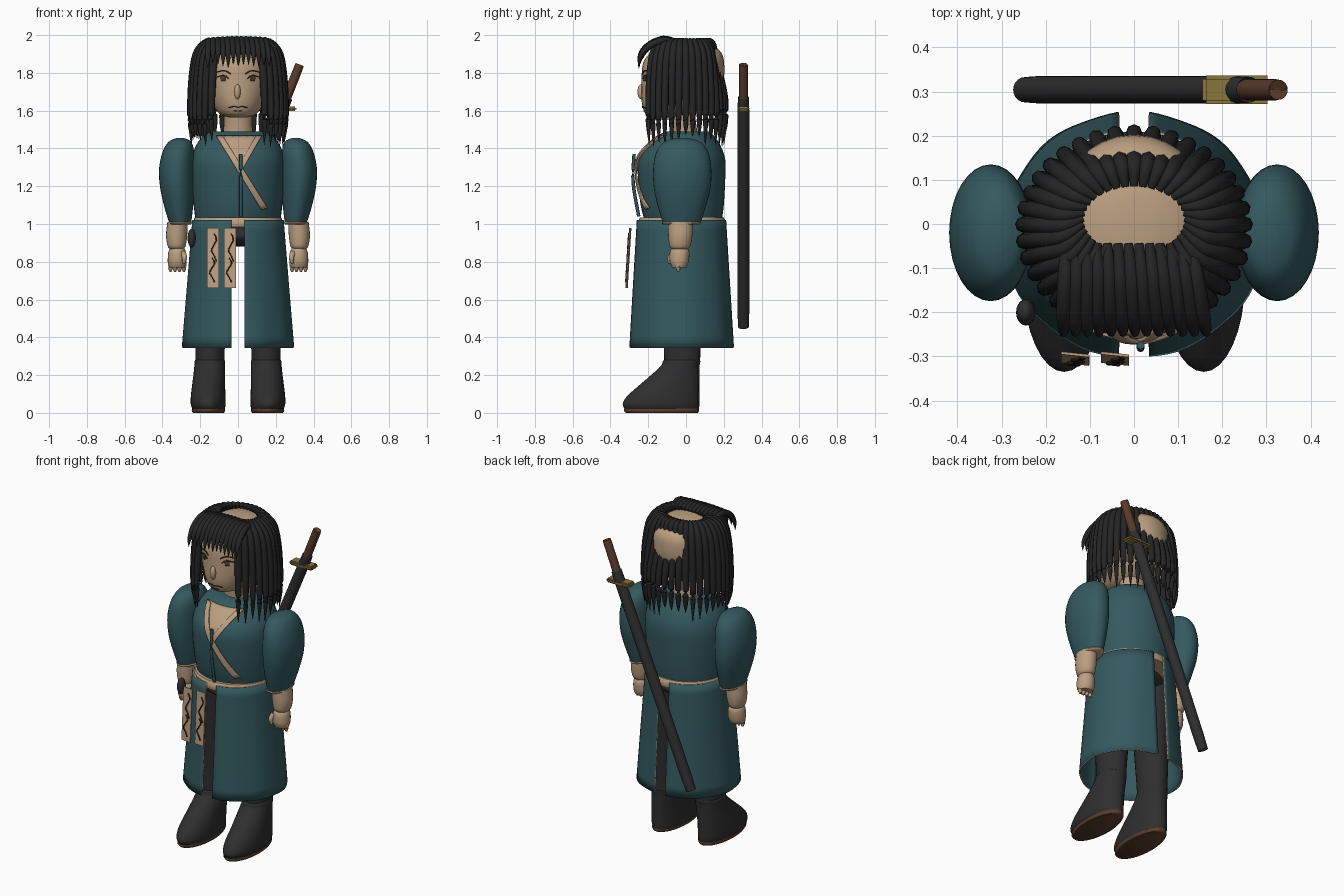
import bpy, bmesh, math, random
from mathutils import Vector, Matrix

if "Cube" in bpy.data.objects:
    bpy.data.objects.remove(bpy.data.objects["Cube"])

random.seed(4)

def mat(name, col):
    m = bpy.data.materials.new(name)
    m.diffuse_color = (*col, 1)
    m.use_nodes = True
    m.node_tree.nodes["Principled BSDF"].inputs["Base Color"].default_value = m.diffuse_color
    return m

SKIN = mat("skin_beige", (0.50, 0.35, 0.22))
TEAL = mat("teal_cloth", (0.034, 0.10, 0.115))
DARK = mat("charcoal_cloth", (0.028, 0.028, 0.028))
HAIR = mat("black_hair", (0.018, 0.018, 0.018))
BROWN = mat("brown_leather", (0.10, 0.045, 0.024))
GOLD = mat("brass", (0.25, 0.18, 0.045))
INK = mat("dark_ink", (0.035, 0.022, 0.015))

def finish(name, bm, *mats, smooth=True):
    bmesh.ops.recalc_face_normals(bm, faces=bm.faces)
    me = bpy.data.meshes.new(name)
    bm.to_mesh(me)
    bm.free()
    ob = bpy.data.objects.new(name, me)
    bpy.context.collection.objects.link(ob)
    for m in mats:
        me.materials.append(m)
    if smooth:
        bpy.ops.object.select_all(action='DESELECT')
        ob.select_set(True)
        bpy.context.view_layer.objects.active = ob
        bpy.ops.object.shade_smooth_by_angle(angle=math.radians(50))
    return ob

def spline(pts, k=5):
    """Catmull-Rom samples through tuples of any length."""
    P = [pts[0]] + list(pts) + [pts[-1]]
    out = []
    for i in range(1, len(P) - 2):
        for j in range(k):
            t = j / k
            out.append(tuple(0.5 * (2*b + (c-a)*t + (2*a-5*b+4*c-d)*t*t + (3*b-a-3*c+d)*t**3)
                             for a, b, c, d in zip(*P[i-1:i+3])))
    return out + [tuple(pts[-1])]

def skin_rings(bm, rings, closed=True):
    for a, b in zip(rings, rings[1:]):
        for i in range(len(a) if closed else len(a) - 1):
            j = (i + 1) % len(a)
            bm.faces.new((a[i], a[j], b[j], b[i]))
    if closed:
        bm.faces.new(rings[0])
        bm.faces.new(rings[-1])

def loft(name, rows, m, n=32, k=4, side=1):
    """rows: (z, centre x, radius x, centre y, radius y)"""
    bm = bmesh.new()
    rings = [[bm.verts.new((side * (cx + rx*math.cos(2*math.pi*i/n)), cy + ry*math.sin(2*math.pi*i/n), z))
              for i in range(n)] for z, cx, rx, cy, ry in spline(rows, k)]
    skin_rings(bm, rings)
    return finish(name, bm, m)

def add_tube(bm, pts, n=8, k=5):
    """pts: (x, y, z, radius)"""
    s = spline(pts, k)
    rings = []
    for i, p in enumerate(s):
        d = Vector(s[min(i+1, len(s)-1)][:3]) - Vector(s[max(i-1, 0)][:3])
        q = d.to_track_quat('Z', 'Y')
        r = max(p[3], 0.001)
        rings.append([bm.verts.new(Vector(p[:3]) + q @ Vector((r*math.cos(2*math.pi*a/n), r*math.sin(2*math.pi*a/n), 0)))
                      for a in range(n)])
    skin_rings(bm, rings)

def tubes(name, paths, m, n=8, k=5):
    bm = bmesh.new()
    for p in paths:
        add_tube(bm, p, n, k)
    return finish(name, bm, m)

def ball(name, c, r, m, seg=20):
    bm = bmesh.new()
    bmesh.ops.create_uvsphere(bm, u_segments=seg, v_segments=seg//2, radius=1,
                              matrix=Matrix.Translation(c) @ Matrix.Diagonal((*r, 1)))
    return finish(name, bm, m)

def box(name, c, size, m, rot=None, bevel=0):
    bm = bmesh.new()
    bmesh.ops.create_cube(bm, size=1, matrix=Matrix.Diagonal((*size, 1)))
    if bevel:
        bmesh.ops.bevel(bm, geom=bm.edges[:], offset=bevel, segments=2, affect='EDGES')
    bm.transform(Matrix.Translation(c) @ (rot or Matrix()))
    return finish(name, bm, m, smooth=False)

def front_y(rows, x, z):
    """Front surface depth of a loft at x, z."""
    s = spline(rows, 6)
    for a, b in zip(s, s[1:]):
        if a[0] <= z <= b[0]:
            t = (z - a[0]) / (b[0] - a[0] + 1e-9)
            _, cx, rx, cy, ry = (u + (v-u)*t for u, v in zip(a, b))
            return cy - ry * math.sqrt(max(0, 1 - ((x-cx)/rx)**2))
    return s[-1][3] - s[-1][4]

def panel(name, rows, corners, m, off, n=14):
    """Four x, z corners laid as a patch over the front of a loft."""
    a, b, c, d = (Vector(p) for p in corners)
    bm = bmesh.new()
    grid = []
    for i in range(n + 1):
        l, r = a.lerp(d, i/n), b.lerp(c, i/n)
        line = [l.lerp(r, j/6) for j in range(7)]
        grid.append([bm.verts.new((p.x, front_y(rows, p.x, p.y) - off, p.y)) for p in line])
    skin_rings(bm, grid, closed=False)
    ob = finish(name, bm, m)
    s = ob.modifiers.new("thickness", 'SOLIDIFY')
    s.thickness, s.offset = 0.008, 0
    return ob

# Head, ears, nose, neck
HEAD = [(1.565, 0, .05, -.09, .08), (1.585, 0, .10, -.08, .135), (1.65, 0, .145, -.05, .185),
        (1.75, 0, .182, -.02, .215), (1.85, 0, .188, -.013, .215), (1.91, 0, .165, 0, .185),
        (1.95, 0, .115, 0, .13), (1.968, 0, .05, 0, .06)]
loft("head", HEAD, SKIN)
ball("nose", (-.003, -.237, 1.70), (.017, .02, .04), SKIN)
loft("neck", [(1.44, 0, .085, 0, .07), (1.52, 0, .075, -.01, .065), (1.62, 0, .075, -.02, .065)], SKIN)

# Face details
def face_line(pts, r):
    return [(x, front_y(HEAD, x, z) - .001, z, r) for x, z in pts]

lines = [face_line([(-.05, 1.615), (-.02, 1.622), (0, 1.617), (.02, 1.622), (.05, 1.615)], .003),
         face_line([(-.025, 1.60), (0, 1.597), (.025, 1.60)], .0025)]
for s in (-1, 1):
    ball("ear", (s * .195, -.01, 1.72), (.035, .025, .045), SKIN)
    lines.append(face_line([(s*.05, 1.77), (s*.075, 1.787), (s*.11, 1.778)], .004))
    lines.append(face_line([(s*.04, 1.795), (s*.075, 1.812), (s*.115, 1.803)], .004))
    panel("iris", HEAD, [(s*.078-.013, 1.783), (s*.078+.013, 1.783), (s*.078+.01, 1.758), (s*.078-.01, 1.758)], BROWN, .002, 4)
tubes("face_lines", lines, INK, 6)

# Long hair strands around the sides and back
long_hair = []
N = 31
for i in range(N):
    a = math.radians(-56 + 292 * i / (N - 1))
    c, s = math.cos(a), math.sin(a)
    back = max(0, min(1, (s - .72) / .2))
    ry = .215 if s > 0 else .225
    tip = 1.43 + random.uniform(-.03, .05)
    P = lambda f, z, r: (.25*f*c, -.01 + ry*f*s, z, r)
    long_hair.append([(.115*c, .01 + .075*s, 1.972, .008), P(.66, 1.965, .018),
                      P(.86 - .12*back, 1.91, .021), P(.95 - .10*back, 1.81, .021),
                      P(1, 1.66, .019), P(1.01, 1.53, .014), P(.99, tip, .001)])
tubes("long_hair", long_hair, HAIR)

# Fringe combed forward over the brow
fringe = []
for i in range(13):
    x = -.155 + .285 * i / 12
    d = -.35 * x * x
    k = random.uniform(-.012, .015)
    fringe.append([(x, -.045, 1.968 + d, .010), (x*1.04 + .006, -.12, 1.979 + d, .018),
                   (x*1.1 + .012, -.2, 1.945 + d, .017), (x*1.13 + .016, -.242, 1.885 + k, .012),
                   (x*1.14 + .016, -.25, 1.832 + k, .001)])
tubes("fringe", fringe, HAIR)

# Jacket body with chest opening and lapels
TORSO = [(1.02, 0, .225, -.015, .205), (1.10, 0, .235, -.02, .22), (1.22, 0, .245, -.023, .23),
         (1.34, 0, .245, -.022, .23), (1.42, 0, .22, -.01, .19), (1.47, 0, .18, 0, .145), (1.49, 0, .14, .01, .115)]
loft("jacket_body", TORSO, TEAL, 40)
panel("chest_skin", TORSO, [(-.11, 1.465), (.115, 1.465), (.015, 1.28), (.0, 1.28)], SKIN, .001)
panel("left_lapel", TORSO, [(.095, 1.465), (.125, 1.465), (.01, 1.265), (-.008, 1.285)], SKIN, .008)
panel("long_lapel", TORSO, [(-.115, 1.465), (-.08, 1.465), (.155, 1.085), (.125, 1.075)], SKIN, .012, 20)
tubes("hanging_cord", [[(.015, -.275, 1.37, .009), (.015, -.28, 1.22, .009), (.015, -.25, 1.04, .009)]], TEAL)

# Waist band and hips
loft("waist_band", [(.985, 0, .232, -.022, .228), (1.01, 0, .236, -.022, .232), (1.034, 0, .23, -.022, .222)], SKIN, 40, 2)
ball("hips", (0, -.02, .94), (.2, .17, .06), DARK)
ball("hip_pouch", (-.245, -.2, .925), (.022, .03, .05), DARK)

# Two open skirt halves with slits at front and back
def skirt(side):
    bm = bmesh.new()
    rings = []
    for r in range(13):
        t = r / 12
        rx, ry = .238 + .055*t, .235 + .04*t
        g = .034 / rx
        row = []
        for i in range(41):
            a = -math.pi/2 + g + (math.pi - 2*g) * i / 40
            f = 1 + .008 * t * math.sin(9 * a)
            row.append(bm.verts.new((side*rx*f*math.cos(a), -.024 + ry*f*math.sin(a), 1.022 - .677*t)))
        rings.append(row)
    skin_rings(bm, rings, closed=False)
    ob = finish("skirt_half", bm, TEAL, SKIN)
    m = ob.modifiers.new("thickness", 'SOLIDIFY')
    m.thickness, m.offset, m.material_offset_rim = .008, 0, 1

for s in (-1, 1):
    skirt(s)
    # Sleeve, cuff, forearm and hand
    loft("sleeve", [(1.455, .305, .02, -.02, .035), (1.435, .308, .06, -.02, .095), (1.38, .316, .084, -.02, .138),
                    (1.29, .324, .094, -.02, .154), (1.19, .322, .09, -.02, .15), (1.09, .314, .076, -.022, .126),
                    (1.005, .306, .058, -.023, .10)], TEAL, side=s)
    loft("cuff", [(.997, .306, .056, -.023, .098), (1.004, .306, .062, -.023, .105), (1.012, .306, .059, -.023, .10)], SKIN, k=2, side=s)
    loft("forearm", [(1.01, .32, .054, -.03, .066), (.94, .325, .056, -.03, .064), (.885, .325, .048, -.032, .056),
                     (.868, .325, .036, -.033, .042)], SKIN, 24, side=s)
    loft("hand", [(.875, .322, .036, -.033, .04), (.85, .322, .047, -.034, .052), (.80, .322, .05, -.036, .05),
                  (.77, .322, .043, -.036, .038)], SKIN, 20, side=s)
    tubes("fingers", [[(s*(.286 + .024*j), -.04, .80, .013), (s*(.286 + .024*j), -.042, .77, .013),
                       (s*(.287 + .023*j), -.038, .748, .007)] for j in range(4)]
          + [[(s*.29, -.07, .85, .014), (s*.283, -.085, .82, .014), (s*.288, -.085, .79, .007)]], SKIN)
    # Trouser leg, boot and sole
    loft("trouser_leg", [(.27, .148, .076, -.02, .095), (.34, .148, .078, -.02, .097), (.6, .142, .092, -.02, .108),
                         (.95, .138, .098, -.02, .13)], DARK, side=s)
    loft("boot", [(.018, .155, .085, -.127, .195), (.045, .158, .092, -.132, .203), (.085, .158, .092, -.122, .193),
                  (.14, .156, .088, -.092, .163), (.2, .152, .084, -.057, .128), (.25, .15, .081, -.03, .102),
                  (.275, .149, .08, -.023, .099), (.28, .149, .074, -.023, .09)], DARK, side=s)
    loft("boot_sole", [(0, .157, .082, -.128, .19), (.01, .157, .088, -.129, .199), (.022, .157, .086, -.129, .198)], BROWN, k=2, side=s)

# Paper tags with brushed strokes
tilt = Matrix.Rotation(math.radians(-3.5), 4, 'X') @ Matrix.Rotation(math.radians(-6), 4, 'Z')
strokes = []
for x in (-.133, -.043):
    box("paper_tag", (x, -.305, .82), (.064, .006, .32), SKIN, tilt)
    for e, z0, z1 in ((.006, .95, .80), (-.004, .82, .69)):
        strokes.append([(x + e + .013*math.sin(j*1.6), -.311 - .06*(.82-(z0+(z1-z0)*j/5)), z0 + (z1-z0)*j/5, .004)
                        for j in range(6)])
tubes("tag_strokes", strokes, INK, 6)

# Sword slung across the back
def rod(name, a, b, r, m):
    tubes(name, [[(*a, r*.85), (*Vector(a).lerp(Vector(b), .012), r), (*Vector(a).lerp(Vector(b), .988), r), (*b, r*.9)]], m, 20, 2)

rod("scabbard", (-.222, .304, .515), (.235, .304, 1.61), .031, DARK)
rod("sword_handle", (.235, .304, 1.61), (.322, .304, 1.832), .024, BROWN)
box("sword_guard", (.233, .304, 1.61), (.155, .064, .026), GOLD, bevel=.008)
